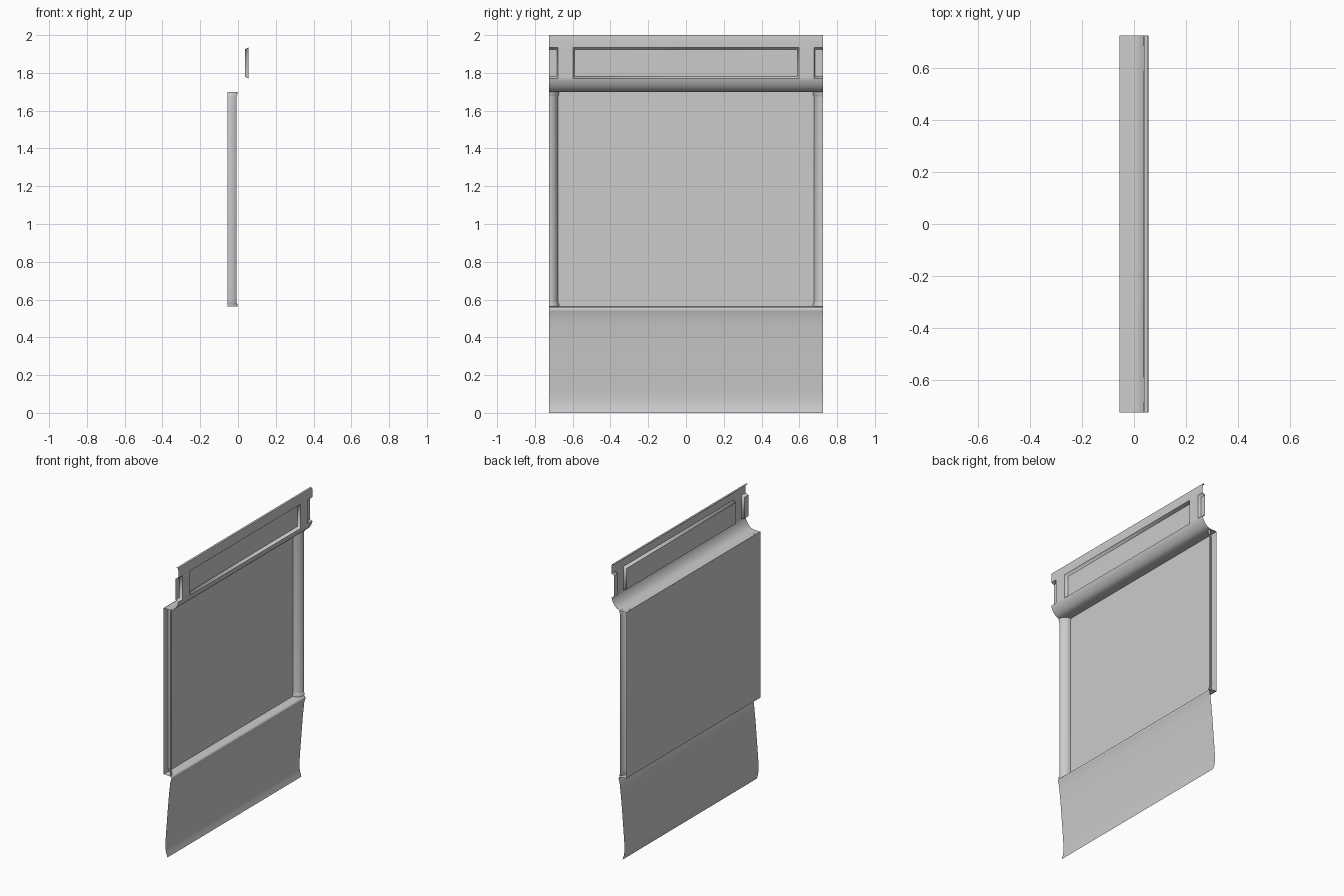
import bpy, math

if "Cube" in bpy.data.objects:
    bpy.data.objects.remove(bpy.data.objects["Cube"])

W = 0.725      # half width of the wall tile
BACK = -0.056  # depth of the recessed middle panel


def sheet(name, rows, cols, point, angle=35):
    """Open grid surface; point(i, j) gives each vertex."""
    verts = [point(i, j) for i in range(rows) for j in range(cols)]
    faces = [(i * cols + j, i * cols + j + 1, (i + 1) * cols + j + 1, (i + 1) * cols + j)
             for i in range(rows - 1) for j in range(cols - 1)]
    me = bpy.data.meshes.new(name)
    me.from_pydata(verts, [], faces)
    me.update()
    ob = bpy.data.objects.new(name, me)
    bpy.context.collection.objects.link(ob)
    bpy.ops.object.select_all(action='DESELECT')
    ob.select_set(True)
    bpy.context.view_layer.objects.active = ob
    bpy.ops.object.shade_smooth_by_angle(angle=math.radians(angle))
    return ob


def extrude(name, profile, angle=35):
    """Sweep an (x, z) profile, listed bottom to top, across the width."""
    return sheet(name, len(profile), 2,
                 lambda i, j: (profile[i][0], (-W, W)[j], profile[i][1]), angle)


# Flat middle panel between the columns
extrude("middle_panel", [(BACK, 0.563), (BACK, 1.70)])

# Lower wainscot: baseboard, leaning curved face, rounded ledge
extrude("wainscot", [(-0.027, 0.0), (-0.037, 0.03), (-0.042, 0.06), (-0.042, 0.10),
                     (-0.036, 0.18), (-0.028, 0.28), (-0.019, 0.39), (-0.012, 0.46),
                     (-0.005, 0.52), (0.001, 0.538), (0.004, 0.547), (0.0, 0.556),
                     (-0.012, 0.561), (BACK, 0.563)], 50)

# Quarter-round columns at both ends, with a small base and cap
col = [(0.053, 0.562), (0.053, 0.574), (0.049, 0.582), (0.048, 0.59),
       (0.048, 1.672), (0.049, 1.68), (0.053, 1.688), (0.053, 1.70)]
SEG = 8
for side, label in ((-1, "left"), (1, "right")):
    def column_point(i, j, s=side):
        a = math.pi / 2 * (j if s < 0 else SEG - j) / SEG
        a = math.pi / 2 - a
        r, z = col[i]
        return (BACK + r * math.sin(a), s * (W - r * math.cos(a)), z)
    ob = sheet("column_" + label, len(col), SEG + 1, column_point, 50)
    # keep the round face turned to the room
    if sum(p.normal.x for p in ob.data.polygons) < 0:
        ob.data.flip_normals()

# Cornice: soffit cove, lower lip, recessed band, upper lip, top return
# each row: x, z, depth of the recess at that height
cornice = [(BACK, 1.698, 0), (0.0, 1.70, 0), (0.018, 1.708, 0), (0.033, 1.722, 0),
           (0.045, 1.74, 0), (0.053, 1.758, 0), (0.056, 1.77, 0), (0.056, 1.78, 0.02),
           (0.056, 1.925, 0.02), (0.056, 1.935, 0), (0.056, 1.965, 0),
           (0.055, 1.992, 0), (0.053, 2.0, 0), (0.039, 2.0, 0)]
# each column: y, whether recessed (raised blocks stand near both ends)
half = [(0.59, 1), (0.597, 0), (0.678, 0), (0.684, 1), (W, 1)]
stations = [(-y, r) for y, r in reversed(half)] + half


def cornice_point(i, j):
    x, z, d = cornice[i]
    y, recessed = stations[j]
    return (x - d * recessed, y, z)


sheet("cornice", len(cornice), len(stations), cornice_point, 60)
